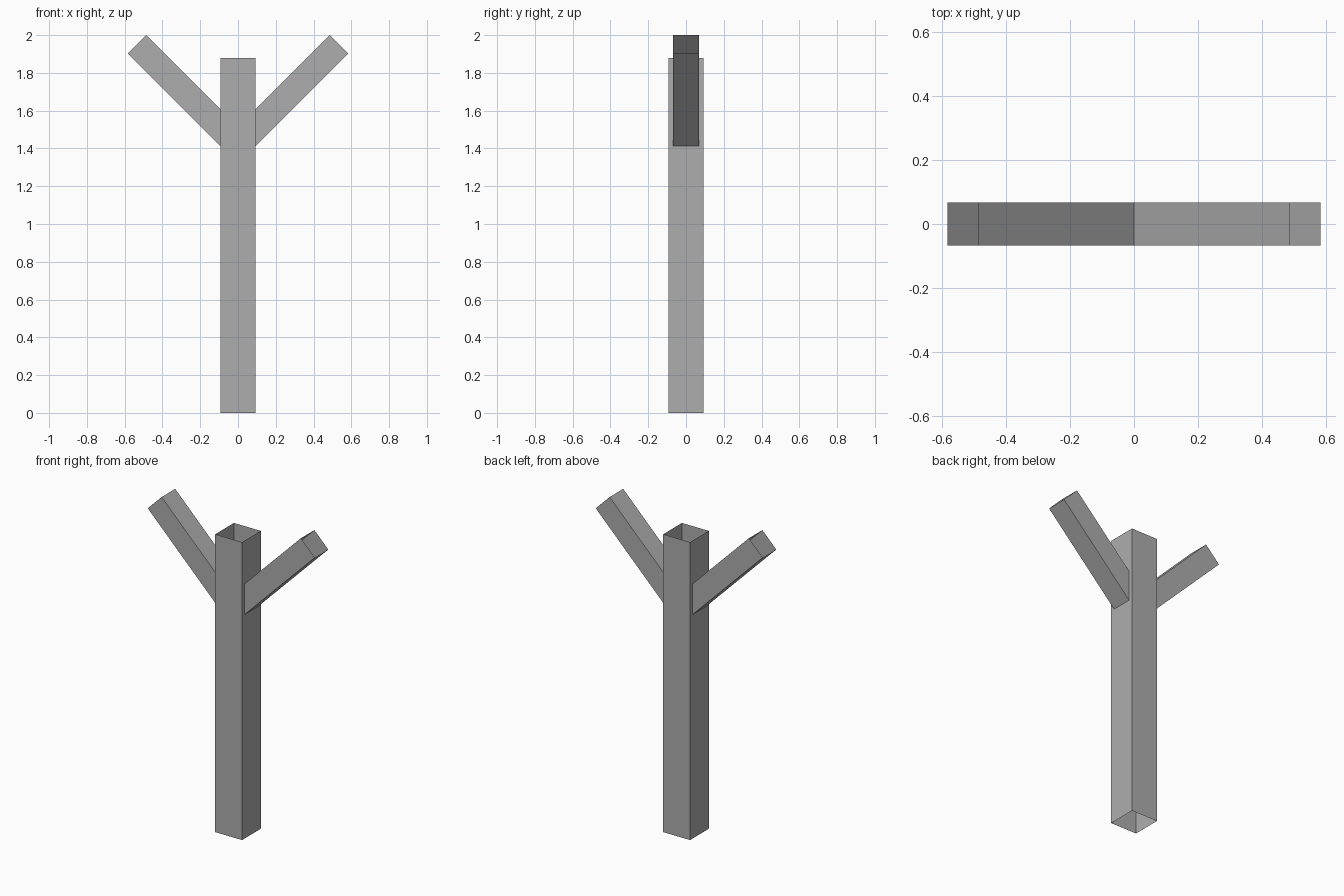
import bpy
import bmesh
from math import radians
from mathutils import Matrix, Vector

default_cube = bpy.data.objects.get("Cube")
if default_cube:
    bpy.data.objects.remove(default_cube, do_unlink=True)

grey = bpy.data.materials.new("plain_grey")
grey.use_nodes = True
colour = (0.42, 0.42, 0.42, 1.0)
grey.diffuse_color = colour
grey.node_tree.nodes["Principled BSDF"].inputs["Base Color"].default_value = colour


def open_tube(name, width, depth, length, matrix=Matrix(), cut_at_centre=False):
    """Thin square tube, open at both ends, rising from its origin along z."""
    bm = bmesh.new()
    bmesh.ops.create_cube(bm, size=1)
    ends = [f for f in bm.faces if abs(f.normal.z) > 0.5]
    bmesh.ops.delete(bm, geom=ends, context='FACES_ONLY')
    bmesh.ops.translate(bm, verts=bm.verts, vec=(0, 0, 0.5))
    bmesh.ops.scale(bm, verts=bm.verts, vec=(width, depth, length))
    if cut_at_centre:
        # Run the root past the centre so the mitre cut is complete
        for v in bm.verts:
            if v.co.z < length / 2:
                v.co.z -= width
    bmesh.ops.transform(bm, matrix=matrix, verts=bm.verts)
    if cut_at_centre:
        geom = bm.verts[:] + bm.edges[:] + bm.faces[:]
        bmesh.ops.bisect_plane(bm, geom=geom, plane_co=Vector(),
                               plane_no=Vector((1, 0, 0)), clear_inner=True)
    mesh = bpy.data.meshes.new(name)
    bm.to_mesh(mesh)
    bm.free()
    mesh.materials.append(grey)
    obj = bpy.data.objects.new(name, mesh)
    bpy.context.collection.objects.link(obj)
    return obj


# Upright hollow trunk
open_tube("trunk", 0.187, 0.187, 1.88)

# Two hollow branches, rising at 45 degrees and meeting inside the trunk
lean = Matrix.Translation((0, 0, 1.417)) @ Matrix.Rotation(radians(45), 4, 'Y')
branches = open_tube("branches", 0.137, 0.135, 0.756, lean, cut_at_centre=True)
mirror = branches.modifiers.new("mirror", 'MIRROR')
mirror.use_axis[0] = True
